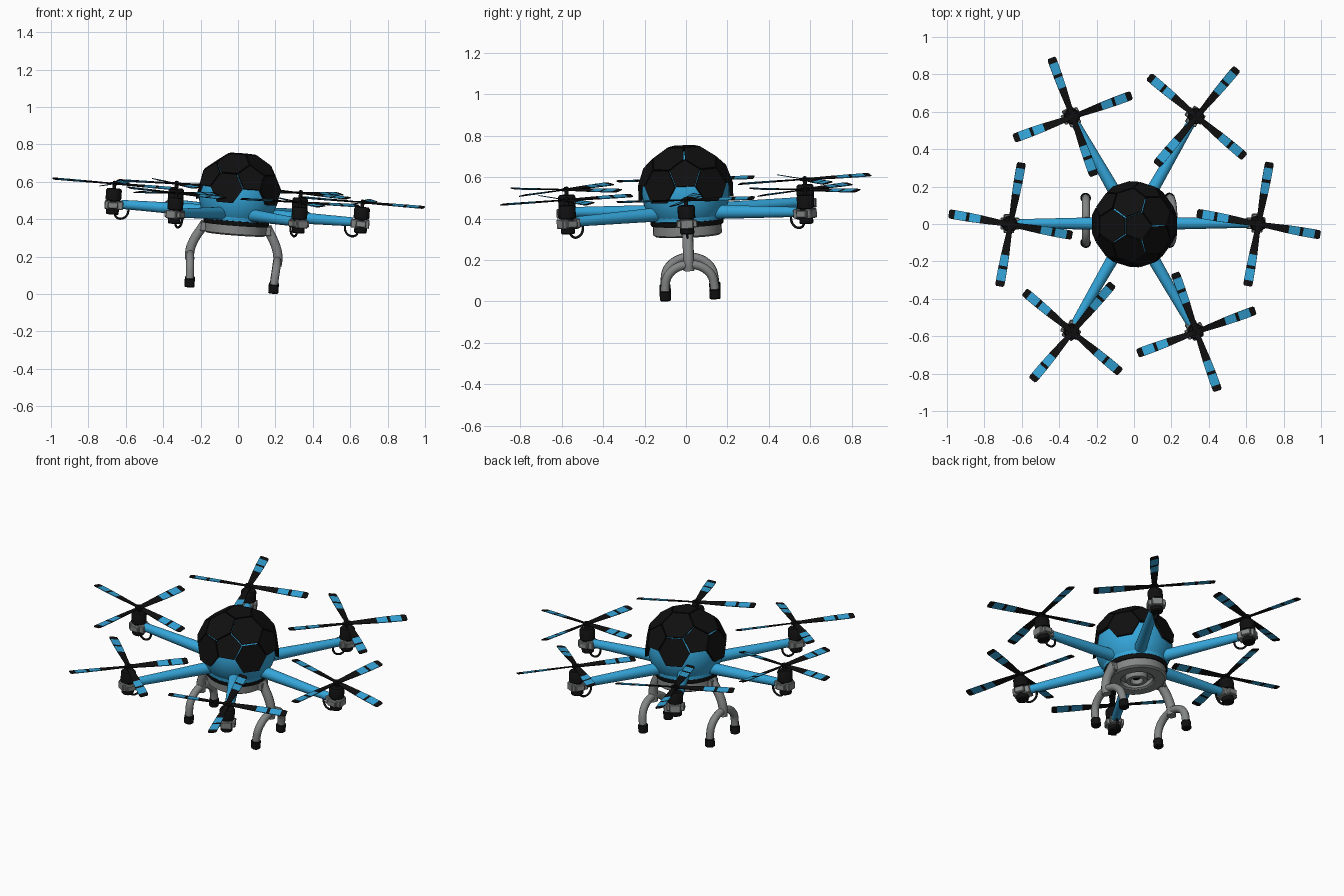
import bpy, bmesh
from math import radians, pi, cos, sin, atan2
from mathutils import Matrix, Vector

if "Cube" in bpy.data.objects:
    bpy.data.objects.remove(bpy.data.objects["Cube"])


def material(name, rgb):
    m = bpy.data.materials.new(name)
    m.use_nodes = True
    m.diffuse_color = (*rgb, 1)
    m.node_tree.nodes["Principled BSDF"].inputs["Base Color"].default_value = (*rgb, 1)
    return m


BLACK = material("matte black", (0.005, 0.005, 0.005))
BLUE = material("sky blue", (0.035, 0.38, 0.70))
GRAY = material("mid gray", (0.23, 0.24, 0.24))

# The whole craft banks five degrees about a pivot in its body
PIVOT = Matrix.Translation((0, 0, 0.5))
AXIS = Vector((0.5, 0.866, 0))
TILT = PIVOT @ Matrix.Rotation(radians(5), 4, AXIS) @ PIVOT.inverted()


def turn(deg):
    return Matrix.Rotation(radians(deg), 4, "Z")


def move(x, y, z):
    return Matrix.Translation((x, y, z))


def finish(name, bm, mats, place=Matrix(), smooth=True):
    """Turn a bmesh into a tilted object with sharp edges kept."""
    bmesh.ops.recalc_face_normals(bm, faces=bm.faces)
    for f in bm.faces:
        f.smooth = smooth
    for e in bm.edges:
        e.smooth = e.calc_face_angle(0) < 0.6
    mesh = bpy.data.meshes.new(name)
    bm.to_mesh(mesh)
    bm.free()
    mesh.transform(TILT @ place)
    for m in mats:
        mesh.materials.append(m)
    obj = bpy.data.objects.new(name, mesh)
    bpy.context.collection.objects.link(obj)
    return obj


def lathe(name, profile, mat, place=Matrix(), steps=32):
    """Spin (radius, z) points about the vertical axis."""
    bm = bmesh.new()
    vs = [bm.verts.new((r, 0, z)) for r, z in profile]
    edges = [bm.edges.new(p) for p in zip(vs, vs[1:])]
    bmesh.ops.spin(bm, geom=vs + edges, cent=(0, 0, 0), axis=(0, 0, 1),
                   angle=2 * pi, steps=steps, use_merge=False)
    bmesh.ops.remove_doubles(bm, verts=bm.verts, dist=0.0002)
    return finish(name, bm, [mat], place)


def box(name, size, mat, place):
    bm = bmesh.new()
    bmesh.ops.create_cube(bm, size=1, matrix=Matrix.Diagonal((*size, 1)))
    bmesh.ops.bevel(bm, geom=bm.edges[:], offset=0.004, segments=1, affect="EDGES")
    return finish(name, bm, [mat], place, smooth=False)


def tube(name, points, radius, mat, place=Matrix()):
    """Round tube through points, as a smooth curve."""
    cu = bpy.data.curves.new(name, "CURVE")
    cu.dimensions = "3D"
    cu.bevel_depth = radius
    cu.bevel_resolution = 3
    cu.resolution_u = 6
    cu.use_fill_caps = True
    sp = cu.splines.new("BEZIER")
    sp.bezier_points.add(len(points) - 1)
    for bp, p in zip(sp.bezier_points, points):
        bp.co = p
        bp.handle_left_type = bp.handle_right_type = "AUTO"
    cu.materials.append(mat)
    obj = bpy.data.objects.new(name, cu)
    obj.matrix_world = TILT @ place
    bpy.context.collection.objects.link(obj)
    return obj


# Body: blue core, panelled dome, black band and gray underside
BALL_Z, BALL_R = 0.53, 0.235
bm = bmesh.new()
bmesh.ops.create_uvsphere(bm, u_segments=40, v_segments=24, radius=0.212)
cut = bmesh.ops.bisect_plane(bm, geom=bm.verts[:] + bm.edges[:] + bm.faces[:],
                             plane_co=(0, 0, -0.13), plane_no=(0, 0, -1), clear_outer=True)
finish("body_core", bm, [BLUE], move(0, 0, BALL_Z))
lathe("body_skirt", [(0, 0.395), (0.176, 0.395), (0.18, 0.45), (0.185, 0.47), (0, 0.47)], BLUE)
lathe("body_band", [(0, 0.37), (0.172, 0.37), (0.176, 0.376), (0.176, 0.394), (0, 0.394)], BLACK)
lathe("base_plate", [(0, 0.35), (0.09, 0.35), (0.09, 0.325), (0.1, 0.318), (0.155, 0.318),
                     (0.166, 0.326), (0.166, 0.372), (0, 0.372)], GRAY)
lathe("sensor_ring", [(0.035, 0.35), (0.035, 0.318), (0.058, 0.318), (0.062, 0.325), (0.062, 0.35)], GRAY)
lathe("sensor_lens", [(0, 0.33), (0.02, 0.335), (0.034, 0.348), (0, 0.349)], BLACK, steps=20)


# Dome panels: pentagons at the corners and hexagons on the faces of an icosahedron
def panel(bm, points):
    c = sum(points, Vector()) / len(points)
    n = c.normalized()
    u = n.orthogonal().normalized()
    w = n.cross(u)
    points = sorted(points, key=lambda p: atan2((p - c).dot(w), (p - c).dot(u)))
    outer = [bm.verts.new(c + (p - c) * 0.955) for p in points]
    inner = [bm.verts.new(v.co * 0.92) for v in outer]
    bm.faces.new(outer)
    bm.faces.new(inner[::-1])
    for i in range(len(outer)):
        j = (i + 1) % len(outer)
        bm.faces.new((outer[j], outer[i], inner[i], inner[j]))


ico = bmesh.new()
bmesh.ops.create_icosphere(ico, subdivisions=1, radius=1)
third = lambda a, b: a.co + (b.co - a.co) / 3
size = BALL_R / third(*ico.edges[:1][0].verts).length
bm = bmesh.new()
for v in ico.verts:
    if v.co.z > 0:
        panel(bm, [third(v, e.other_vert(v)) * size for e in v.link_edges])
for f in ico.faces:
    if f.calc_center_median().z > 0:
        panel(bm, [third(a, b) * size for a in f.verts for b in f.verts if a != b])
ico.free()
finish("dome_panels", bm, [BLACK], move(0, 0, BALL_Z), smooth=False)

# Arms, motors and propellers, six around
ARM_R, ROTOR_Z, ARM_Z = 0.665, 0.54, 0.432
STATIONS = [(0.01, 0.013, 0), (0.05, 0.015, 0), (0.165, 0.022, 1), (0.225, 0.024, 0),
            (0.242, 0.0245, 1), (0.305, 0.025, 0), (0.328, 0.024, 0), (0.336, 0.018, 0)]


def propeller(name, place):
    bm = bmesh.new()
    for k in range(4):
        spin = turn(90 * k) @ Matrix.Rotation(radians(12), 4, "X")
        rings = [[bm.verts.new(spin @ Vector((r, y * w, z)))
                  for y, z in ((-1, -0.002), (1, -0.002), (1, 0.002), (-1, 0.002))]
                 for r, w, _ in STATIONS]
        bm.faces.new(rings[0])
        bm.faces.new(rings[-1])
        for a, b, s in zip(rings, rings[1:], STATIONS):
            for i in range(4):
                j = (i + 1) % 4
                bm.faces.new((a[i], a[j], b[j], b[i])).material_index = s[2]
    return finish(name, bm, [BLACK, BLUE], place, smooth=False)


for k in range(6):
    spoke = turn(60 * k)
    hub = spoke @ move(ARM_R, 0, ROTOR_Z)
    bm = bmesh.new()
    bmesh.ops.create_cone(bm, segments=20, cap_ends=True, radius1=0.035, radius2=0.024, depth=0.5,
                          matrix=move(0.37, 0, ARM_Z) @ Matrix.Rotation(pi / 2, 4, "Y"))
    finish(f"arm_{k + 1}", bm, [BLUE], spoke)
    box(f"motor_clamp_{k + 1}", (0.1, 0.062, 0.045), GRAY, hub @ move(-0.005, 0, -0.115))
    box(f"motor_cross_clamp_{k + 1}", (0.055, 0.1, 0.035), GRAY, hub @ move(0, 0, -0.115))
    lathe(f"motor_{k + 1}", [(0, -0.165), (0.03, -0.165), (0.034, -0.16), (0.034, -0.09), (0.042, -0.088),
                             (0.042, -0.035), (0.036, -0.026), (0.01, -0.026), (0.01, 0.012), (0, 0.016)],
          BLACK, hub, steps=20)
    lathe(f"propeller_hub_{k + 1}", [(0, -0.006), (0.024, -0.006), (0.024, 0.006), (0, 0.006)], BLACK, hub, steps=16)
    propeller(f"propeller_{k + 1}", hub @ turn(80))
    tube(f"motor_cable_{k + 1}", [(-0.01, 0, -0.155), (-0.025, 0, -0.18), (-0.055, 0, -0.183),
                                  (-0.08, 0, -0.16), (-0.085, 0, -0.12)], 0.006, BLACK, hub)

# Landing legs: bent post, arch and rubber feet on each side
for side, label in ((1, "left"), (-1, "right")):
    tube(f"{label}_leg_post", [(0.165 * side, 0, 0.37), (0.185 * side, 0, 0.335), (0.222 * side, 0, 0.265),
                               (0.236 * side, 0, 0.21), (0.234 * side, 0, 0.165)], 0.026, GRAY)
    arch = [(0.225 * side, -0.12, 0.05)]
    for i in range(9):
        a = pi * (1 - i / 8)
        arch.append((side * (0.227 + 0.007 * sin(a)), 0.118 * cos(a), 0.095 + 0.1 * sin(a)))
    arch.append((0.225 * side, 0.12, 0.05))
    tube(f"{label}_leg_arch", arch, 0.022, GRAY)
    for y, end in ((-0.12, "front"), (0.12, "back")):
        lathe(f"{label}_{end}_foot", [(0, 0.022), (0.022, 0.022), (0.027, 0.027), (0.027, 0.066),
                                      (0.024, 0.07), (0, 0.07)], BLACK, move(0.225 * side, y, 0), steps=16)
    box(f"{label}_leg_mount", (0.05, 0.06, 0.05), GRAY, move(0.165 * side, 0, 0.348))
